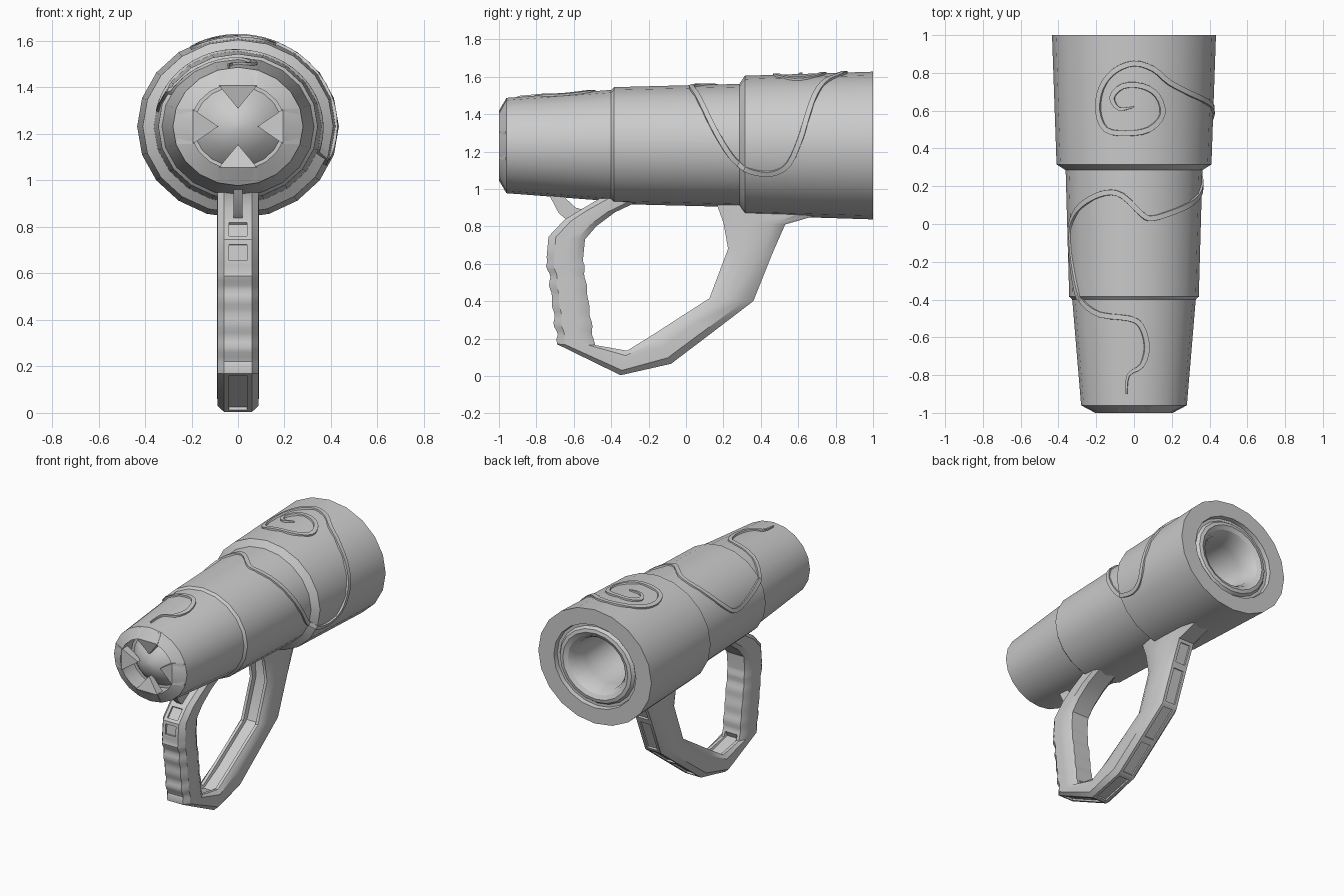
import bpy, bmesh, math
from mathutils import Vector

if "Cube" in bpy.data.objects:
    bpy.data.objects.remove(bpy.data.objects["Cube"])

CZ, SQ, SIDES = 1.232, 0.91, 20      # barrel axis height, vertical squash, facets


def finish(name, bm, angle=30):
    bmesh.ops.recalc_face_normals(bm, faces=bm.faces)
    me = bpy.data.meshes.new(name)
    bm.to_mesh(me)
    bm.free()
    ob = bpy.data.objects.new(name, me)
    bpy.context.collection.objects.link(ob)
    bpy.ops.object.select_all(action='DESELECT')
    ob.select_set(True)
    bpy.context.view_layer.objects.active = ob
    bpy.ops.object.shade_smooth_by_angle(angle=math.radians(angle))
    return ob


def bridge(bm, rings, caps=False):
    """Quads between consecutive closed rings of vertices; returns list per segment."""
    segs = []
    for a, b in zip(rings, rings[1:]):
        n = len(a)
        segs.append([bm.faces.new((a[i], a[(i + 1) % n], b[(i + 1) % n], b[i])) for i in range(n)])
    if caps:
        bm.faces.new(rings[0])
        bm.faces.new(rings[-1])
    return segs


def barrel_point(y, r, a):
    return Vector((r * math.sin(a), y, CZ + SQ * r * math.cos(a)))


# Barrel: stepped tube with a front dome recess and a lipped rear bore
OUTER = [(-0.96, 0.28), (-0.40, 0.327), (-0.385, 0.343), (0.285, 0.362), (0.315, 0.41), (1.0, 0.434)]
profile = ([(-0.975, 0.02), (-0.96, 0.07), (-0.93, 0.13), (-0.87, 0.19), (-0.87, 0.21), (-1.0, 0.205)]
           + OUTER +
           [(1.0, 0.315), (0.97, 0.31), (0.97, 0.29), (0.99, 0.275), (0.995, 0.25), (0.98, 0.22),
            (0.94, 0.195), (0.85, 0.185), (0.55, 0.175), (0.45, 0.13), (0.41, 0.05)])
bm = bmesh.new()
rings = [[bm.verts.new(barrel_point(y, r, 2 * math.pi * i / SIDES)) for i in range(SIDES)]
         for y, r in profile]
bridge(bm, rings, caps=True)
finish("barrel", bm)

# Four triangular teeth reaching over the front opening
bm = bmesh.new()
for k in range(4):
    c = k * math.pi / 2
    pts = [(0.085, 0), (0.21, 0.40), (0.275, 0.31), (0.275, -0.31), (0.21, -0.40)]
    front = [-0.975, -1.0, -0.965, -0.965, -1.0]
    a = [bm.verts.new(barrel_point(f, r, c + d)) for (r, d), f in zip(pts, front)]
    b = [bm.verts.new(barrel_point(-0.94, r, c + d)) for r, d in pts]
    bridge(bm, [a, b])
    bm.faces.new((a[0], a[1], a[4]))
    bm.faces.new((a[1], a[2], a[3], a[4]))
    bm.faces.new(b)
finish("front_teeth", bm, 20)


# Raised vine line winding round the barrel: (y, degrees from the top)
VINE = [(-.9, -8), (-.8, -6), (-.75, 8), (-.65, 13), (-.54, 7), (-.5, -5), (-.48, -34), (-.42, -55),
        (-.36, -62), (-.2, -72), (-.05, -76), (.05, -63), (.12, -45), (.165, -25), (.15, -10), (.05, 7),
        (.03, 16), (.06, 34), (.1, 54), (.15, 74), (.22, 95), (.28, 107), (.38, 113), (.47, 113),
        (.55, 105), (.61, 85), (.64, 70), (.69, 45), (.75, 26), (.82, 14), (.85, 0), (.81, -14),
        (.72, -24), (.6, -27), (.5, -21), (.48, -6), (.5, 11), (.58, 21), (.68, 17), (.73, 6),
        (.73, -8), (.67, -16), (.61, -11), (.62, 0)]


def radius(y):
    for (y0, r0), (y1, r1) in zip(OUTER, OUTER[1:]):
        if y <= y1:
            return r0 + (r1 - r0) * (y - y0) / (y1 - y0)
    return OUTER[-1][1]


def smooth(pts, n=3):
    P = [Vector(p) for p in pts]
    P = [P[0]] + P + [P[-1]]
    out = []
    for a, b, c, d in zip(P, P[1:], P[2:], P[3:]):
        for k in range(n):
            t = k / n
            out.append(0.5 * (2 * b + (c - a) * t + (2 * a - 5 * b + 4 * c - d) * t * t
                              + (3 * b - a - 3 * c + d) * t ** 3))
    return out + [P[-1]]


path = [(y, math.radians(d)) for y, d in smooth(VINE)]
pos = [barrel_point(y, radius(y), a) for y, a in path]
bm = bmesh.new()
rings = []
for i, (y, a) in enumerate(path):
    n = Vector((math.sin(a), 0, math.cos(a) / SQ)).normalized()
    t = pos[min(i + 1, len(pos) - 1)] - pos[max(i - 1, 0)]
    s = n.cross(t).normalized()
    w = 0.017 * min(1, 0.25 + i / 10, 0.25 + (len(path) - 1 - i) / 8)
    rings.append([bm.verts.new(pos[i] + s * u * w + n * h)
                  for u, h in ((-1, -.02), (-.8, .008), (.8, .008), (1, -.02))])
bridge(bm, rings, caps=True)
finish("vine_trim", bm)

# Handle: loop of (outer y, outer z, inner y, inner z) stations, ridged on the grip
grip = [(-.46, .95, -.22, .95), (-.57, .885, -.38, .875), (-.65, .835, -.48, .80),
        (-.735, .745, -.54, .73), (-.745, .635, -.55, .63)]
for k in range(21):
    t = k / 20
    bump = 0.008 * math.sin(t * 8 * math.pi) * (0.3 + abs(2 * t - 1))
    grip.append((-.742 + .05 * t - bump, .61 - .41 * t, -.55 + .055 * t + bump * .6, .61 - .41 * t))
guard = [(-.69, .17, -.485, .165), (-.35, .004, -.315, .135), (-.08, .065, -.17, .225),
         (.14, .232, -.02, .322), (.36, .40, .125, .415), (.46, .65, .225, .68),
         (.53, .81, .20, .82), (.79, .885, .16, .93)]
bm = bmesh.new()
rings = []
for i, (oy, oz, iy, iz) in enumerate(grip + guard):
    dip = 0.13 if i >= len(grip) else 0.0
    half = [(.04, dip), (.046, 0), (.066, 0), (.088, .2), (.09, .45), (.088, .8), (.06, 1)]
    sec = half + [(-x, t) for x, t in reversed(half)]
    rings.append([bm.verts.new((x, iy + (oy - iy) * t, iz + (oz - iz) * t)) for x, t in sec])
segs = bridge(bm, rings, caps=True)
bmesh.ops.recalc_face_normals(bm, faces=bm.faces)
g = len(grip)
slots = [segs[i][6] for i in (2, 3, g, g + 1, g + 2, g + 3, g + 4, g + 5)]
for f in slots:                       # recessed slots along the outer face
    bmesh.ops.inset_individual(bm, faces=[f], thickness=0.03)
    bmesh.ops.inset_individual(bm, faces=[f], thickness=0.001, depth=-0.012)
finish("handle", bm, 32)

# Thin strap joining the grip to the barrel nose
bm = bmesh.new()
outline = [(-.73, .965), (-.66, .965), (-.59, .90), (-.52, .88), (-.62, .82), (-.68, .87)]
bridge(bm, [[bm.verts.new((x, y, z)) for y, z in outline] for x in (-.02, .02)], caps=True)
finish("grip_strap", bm)
